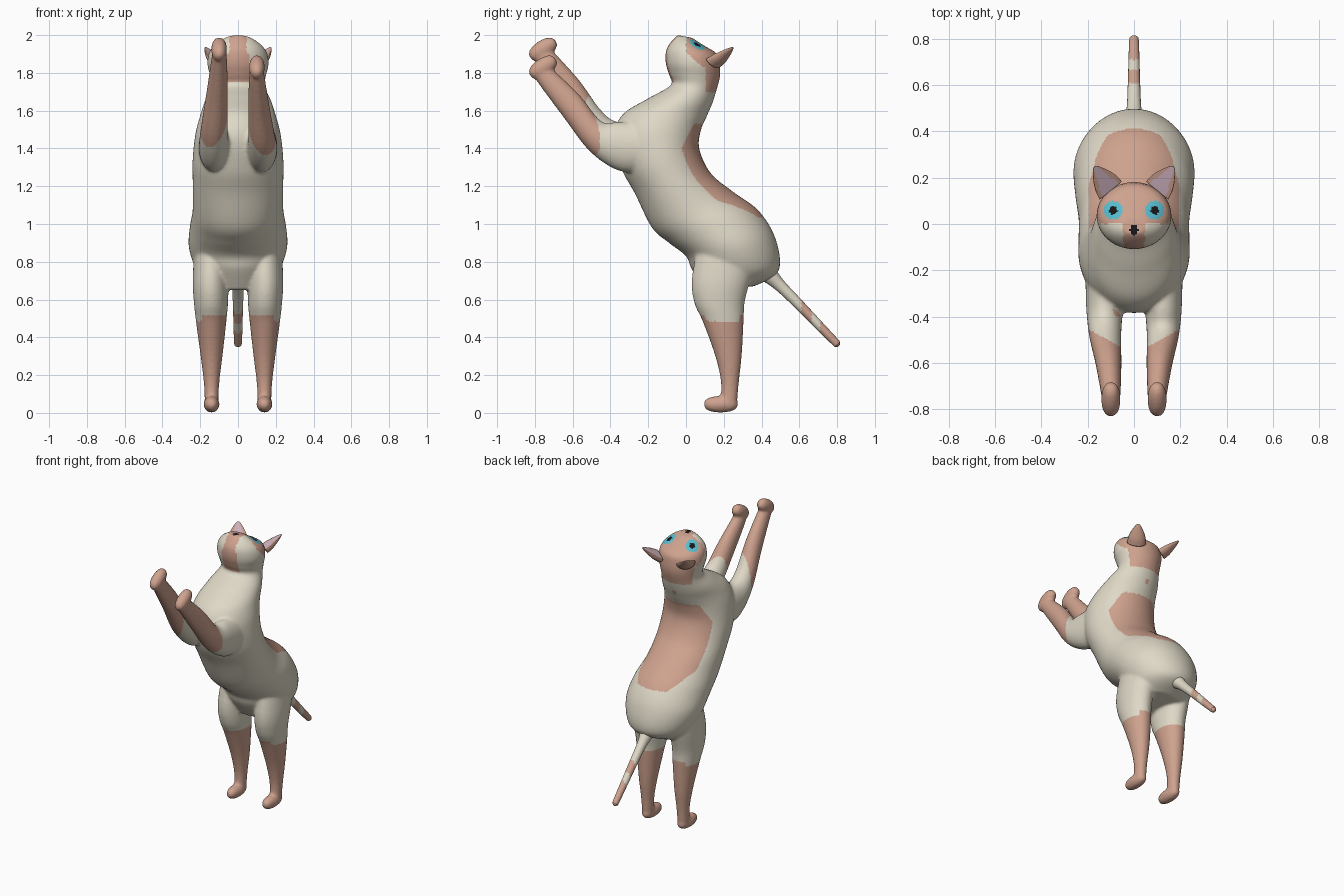
import bpy, math
from mathutils import Vector as V

if "Cube" in bpy.data.objects:
    bpy.data.objects.remove(bpy.data.objects["Cube"])

# ---- flat colours
MATS = []
for name, col in [("cream", (0.74, 0.69, 0.57)), ("tan_pink", (0.62, 0.36, 0.27)),
                  ("eye_blue", (0.09, 0.50, 0.62)), ("black", (0.008, 0.008, 0.01)),
                  ("ear_lilac", (0.66, 0.47, 0.56))]:
    m = bpy.data.materials.new(name)
    m.diffuse_color = (*col, 1)
    m.use_nodes = True
    m.node_tree.nodes["Principled BSDF"].inputs["Base Color"].default_value = m.diffuse_color
    MATS.append(m)
CREAM, TAN, BLUE, BLACK, LILAC = range(5)


def spline(a, b, c, d, t):
    return 0.5 * (2 * b + (c - a) * t + (2 * a - 5 * b + 4 * c - d) * t * t + (3 * b - a - 3 * c + d) * t ** 3)


def loft(verts, faces, sections, n=32, sub=6, cup=1.0):
    """Closed smooth tube through elliptical sections (centre, half-axis u, half-axis v)."""
    S = [sections[0]] + sections + [sections[-1]]
    rings = []
    for i in range(1, len(S) - 2):
        for k in range(sub):
            rings.append([spline(*[S[i + j][q] for j in (-1, 0, 1, 2)], k / sub) for q in range(3)])
    rings.append(sections[-1])
    base = len(verts)
    for c, u, v in rings:
        for k in range(n):
            a = 2 * math.pi * k / n
            s = math.sin(a)
            verts.append(c + u * math.cos(a) + v * (s * cup if s > 0 else s))
    for r in range(len(rings) - 1):
        for k in range(n):
            a, b = base + r * n + k, base + r * n + (k + 1) % n
            faces.append((a, b, b + n, a + n))
    faces.append(tuple(range(base + n - 1, base - 1, -1)))
    faces.append(tuple(range(base + (len(rings) - 1) * n, base + len(rings) * n)))


def side(rows, x=0.0):
    """Sections from side-view rows: (y1, z1, y2, z2, half width[, x])."""
    out = []
    for r in rows:
        f, b = V((0, r[0], r[1])), V((0, r[2], r[3]))
        cx = r[5] * x if len(r) > 5 else 0
        out.append(((f + b) / 2 + V((cx, 0, 0)), V((r[4], 0, 0)), (b - f) / 2))
    return out


def blob(verts, faces, p, q, w, h):
    """Rounded capsule from p to q, w wide in x and h thick."""
    d = (q - p) / 2
    t = V((1, 0, 0)).cross(d.normalized())
    secs = []
    for k in range(13):
        a = math.pi * k / 12
        r = max(math.sin(a), 0.05) ** 0.7
        secs.append(((p + q) / 2 - d * math.cos(a), V((w * r, 0, 0)), t * h * r))
    loft(verts, faces, secs, 24, 1)


def make(name, verts, faces):
    me = bpy.data.meshes.new(name)
    me.from_pydata([tuple(v) for v in verts], [], faces)
    ob = bpy.data.objects.new(name, me)
    bpy.context.collection.objects.link(ob)
    return ob


def fix_normals(ob):
    import bmesh
    bm = bmesh.new()
    bm.from_mesh(ob.data)
    bmesh.ops.recalc_face_normals(bm, faces=bm.faces)
    bm.to_mesh(ob.data)
    bm.free()


def paint(ob, rule):
    for m in MATS:
        ob.data.materials.append(m)
    for p in ob.data.polygons:
        p.material_index = rule(p.center, p.normal)
        p.use_smooth = True


# ---- torso, neck and head as one loft
vs, fs = [], []
loft(vs, fs, side([
    (0.10, 0.65, 0.36, 0.67, 0.15), (0.03, 0.76, 0.49, 0.75, 0.22), (0.0, 0.83, 0.475, 0.92, 0.26),
    (-0.09, 0.90, 0.385, 1.07, 0.255), (-0.18, 0.98, 0.25, 1.17, 0.24), (-0.27, 1.16, 0.13, 1.27, 0.24),
    (-0.34, 1.29, 0.07, 1.40, 0.24), (-0.385, 1.46, 0.08, 1.50, 0.225), (-0.335, 1.58, 0.11, 1.57, 0.20),
    (-0.20, 1.665, 0.14, 1.64, 0.175), (-0.08, 1.735, 0.165, 1.72, 0.142), (-0.09, 1.79, 0.18, 1.78, 0.148),
    (-0.107, 1.85, 0.18, 1.84, 0.162), (-0.105, 1.92, 0.165, 1.90, 0.152), (-0.075, 1.97, 0.095, 1.945, 0.112),
    (-0.045, 2.0, 0.035, 1.985, 0.055)]), n=48)

for s in (-1, 1):
    # hind legs
    loft(vs, fs, side([
        (0.06, 0.88, 0.40, 0.90, 0.09, 0.14), (0.03, 0.70, 0.34, 0.70, 0.095, 0.145),
        (0.045, 0.58, 0.31, 0.58, 0.09, 0.143), (0.09, 0.48, 0.305, 0.48, 0.08, 0.142),
        (0.155, 0.30, 0.295, 0.30, 0.058, 0.14), (0.185, 0.16, 0.28, 0.16, 0.041, 0.14),
        (0.18, 0.05, 0.27, 0.04, 0.036, 0.14)], s))
    blob(vs, fs, V((0.14 * s, 0.095, 0.045)), V((0.14 * s, 0.275, 0.047)), 0.042, 0.045)
    # raised front legs, the -x one higher
    h = 0.095 if s < 0 else 0.0
    loft(vs, fs, side([
        (-0.20, 1.28, -0.20, 1.54, 0.085, 0.125), (-0.35, 1.28 + h * .1, -0.36, 1.54, 0.08, 0.127),
        (-0.505, 1.38 + h * .5, -0.45, 1.545 + h * .6, 0.07, 0.125),
        (-0.645, 1.56 + h * .8, -0.565, 1.685 + h * .8, 0.056, 0.11),
        (-0.775, 1.735 + h, -0.69, 1.805 + h, 0.042, 0.1),
        (-0.805, 1.78 + h, -0.725, 1.84 + h, 0.036, 0.1)], s))
    blob(vs, fs, V((0.1 * s, -0.825, 1.785 + h)), V((0.1 * s, -0.69, 1.875 + h)), 0.042, 0.048)

raw = make("raw_body", vs, fs)
fix_normals(raw)
md = raw.modifiers.new("blend", 'REMESH')
md.mode, md.voxel_size = 'VOXEL', 0.009
md = raw.modifiers.new("soften", 'SMOOTH')
md.factor, md.iterations = 0.5, 8
dg = bpy.context.evaluated_depsgraph_get()
mesh = bpy.data.meshes.new_from_object(raw.evaluated_get(dg))
bpy.data.objects.remove(raw)
body = bpy.data.objects.new("body", mesh)
bpy.context.collection.objects.link(body)
mesh.materials.clear()


def coat(c, n):
    x, y, z = abs(c.x), c.y, c.z
    if y < -0.40 and z > 1.3:                                  # front leg stockings
        return TAN if y < -0.53 + (x - 0.06) * 0.55 else CREAM
    if z < 0.75:                                               # hind leg stockings
        return TAN if z < 0.515 - 0.03 * (x > 0.19) else CREAM
    if z > 1.68:
        e = math.hypot(x - 0.09, y - 0.06)                     # eyes
        if z > 1.87 and e < 0.04:
            return BLACK if e < 0.018 else BLUE
        if z > 1.95 and math.hypot(x / 0.018, (y + 0.027) / 0.022) < 1:
            return BLACK                                       # nose
        if y < 0.02 and x < 0.045 + 0.015 * (z < 1.9) and z > 1.75:
            return TAN                                         # muzzle stripe
        if z > 1.83:
            return TAN if y > 0.0 + max(0, 1.91 - z) * 1.1 else CREAM
        return TAN if y > 0.105 and z > 1.70 else CREAM        # nape
    if y > 0 and x * x + (z - 1.62) ** 2 < 0.0003:             # spot on neck
        return TAN
    if 1.035 < z < 1.53 and n.y > 0:                           # saddle patch
        r = 0.195 if z < 1.4 else 0.195 - (z - 1.4) * 0.5
        r -= max(0, 1.12 - z) * 0.9
        return TAN if x < r else CREAM
    return CREAM


paint(body, coat)

# ---- tail with bands
vs, fs = [], []
across = V((0, 0.69, 0.72))
rows = [(0.36, 0.80, 0.06), (0.44, 0.73, 0.045), (0.50, 0.672, 0.032), (0.60, 0.572, 0.027),
        (0.70, 0.468, 0.024), (0.79, 0.375, 0.021), (0.803, 0.361, 0.017), (0.81, 0.355, 0.008)]
loft(vs, fs, [(V((0, y, z)), V((r, 0, 0)), across * r) for y, z, r in rows], 20, 10)
tail = make("tail", vs, fs)
fix_normals(tail)
paint(tail, lambda c, n: TAN if 0.61 < c.y < 0.665 or c.y > 0.71 else CREAM)

# ---- cupped ears with lilac lining
for s in (-1, 1):
    vs, fs = [], []
    b, t = V((0.10 * s, 0.145, 1.865)), V((0.170 * s, 0.247, 1.936))
    axis = (t - b).normalized()
    wide = V((0.76 * s, -0.62, 0.14)).normalized()
    face = axis.cross(wide).normalized()
    if face.z < 0:
        face = -face
    secs = [(b + (t - b) * k, wide * w, face * h) for k, w, h in
            [(0, 0.062, 0.045), (0.3, 0.056, 0.04), (0.6, 0.041, 0.027), (0.88, 0.02, 0.013), (1, 0.006, 0.005)]]
    loft(vs, fs, secs, 32, 6, cup=0.05)
    ear = make("ear_left" if s > 0 else "ear_right", vs, fs)
    fix_normals(ear)

    def lining(c, n):
        d = c - b
        k = d.dot(axis) / (t - b).length
        return LILAC if n.dot(face) > 0.5 and abs(d.dot(wide)) < 0.048 * (1 - k * 0.85) else TAN
    paint(ear, lining)
